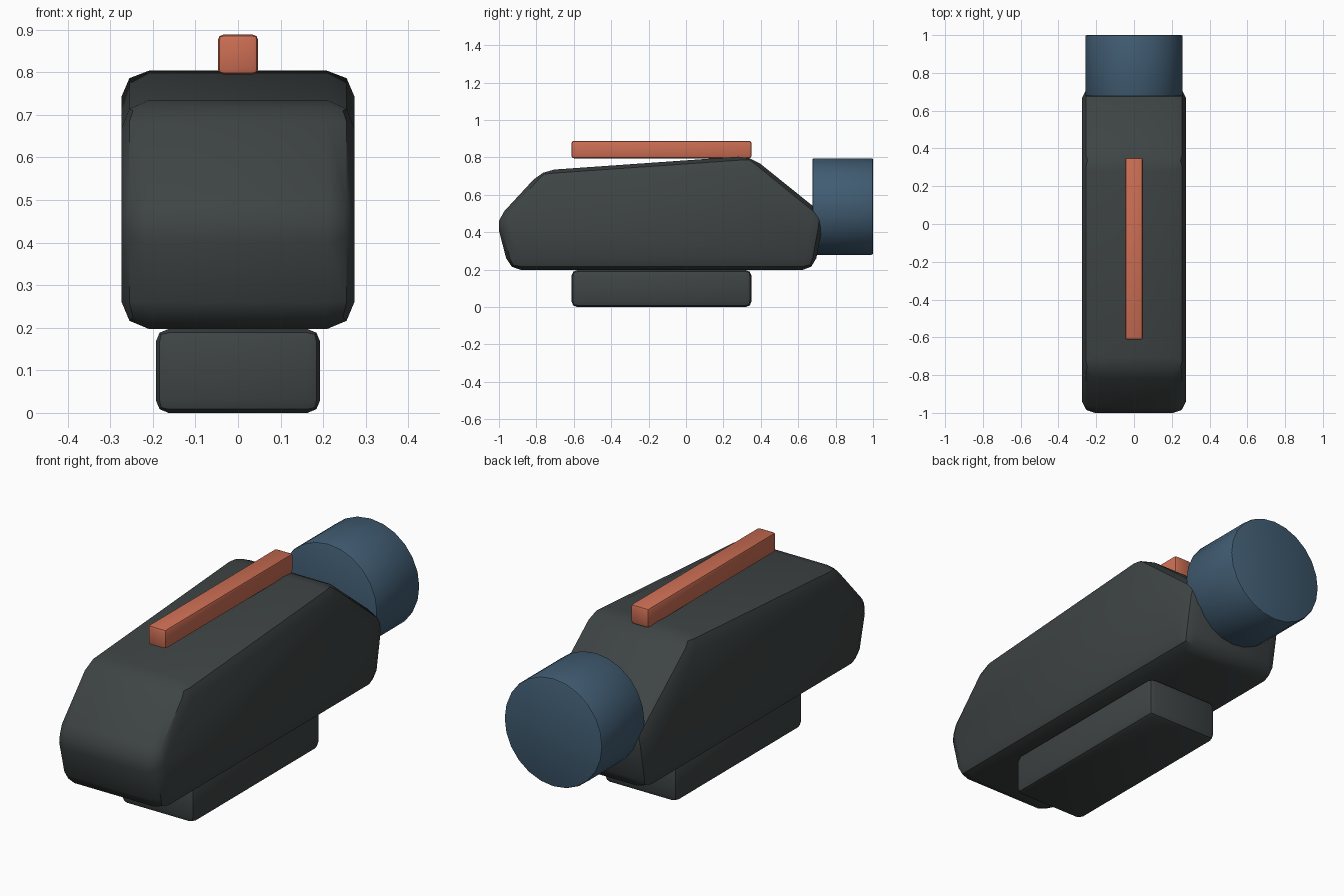
import bpy, bmesh, math
from mathutils import Matrix

if "Cube" in bpy.data.objects:
    bpy.data.objects.remove(bpy.data.objects["Cube"])


def material(name, rgb):
    m = bpy.data.materials.new(name)
    m.diffuse_color = (*rgb, 1.0)
    m.use_nodes = True
    m.node_tree.nodes["Principled BSDF"].inputs["Base Color"].default_value = m.diffuse_color
    return m


charcoal = material("charcoal", (0.048, 0.057, 0.057))
blue = material("slate blue", (0.052, 0.107, 0.168))
orange = material("orange", (0.60, 0.155, 0.087))


def finish(name, bm, mat, bevel, segments=2):
    """Turn a bmesh into a bevelled, smooth-shaded object."""
    bmesh.ops.recalc_face_normals(bm, faces=bm.faces)
    mesh = bpy.data.meshes.new(name)
    bm.to_mesh(mesh)
    bm.free()
    mesh.materials.append(mat)
    ob = bpy.data.objects.new(name, mesh)
    bpy.context.collection.objects.link(ob)
    bpy.ops.object.select_all(action='DESELECT')
    bpy.context.view_layer.objects.active = ob
    ob.select_set(True)
    mod = ob.modifiers.new("Bevel", 'BEVEL')
    mod.width = bevel
    mod.segments = segments
    mod.limit_method = 'ANGLE'
    mod.angle_limit = math.radians(30)
    bpy.ops.object.modifier_apply(modifier=mod.name)
    bpy.ops.object.shade_smooth_by_angle(angle=math.radians(40))
    return ob


def box(name, lo, hi, mat, bevel):
    bm = bmesh.new()
    bmesh.ops.create_cube(bm, size=1)
    for v in bm.verts:
        v.co = [(a + b) / 2 + c * (b - a) for a, b, c in zip(lo, hi, v.co)]
    return finish(name, bm, mat, bevel)


# Main body: side profile (y, z) extruded across x
profile = [(-0.945, 0.197), (-1.015, 0.465), (-0.77, 0.73),
           (0.345, 0.808), (0.74, 0.49), (0.685, 0.197)]
bm = bmesh.new()
face = bm.faces.new([bm.verts.new((-0.274, y, z)) for y, z in profile])
ext = bmesh.ops.extrude_face_region(bm, geom=[face])
for v in ext["geom"]:
    if isinstance(v, bmesh.types.BMVert):
        v.co.x = 0.274
finish("body", bm, charcoal, 0.065)

# Mounting foot and top rail
box("foot", (-0.193, -0.612, 0.0), (0.193, 0.35, 0.197), charcoal, 0.03)
box("top_rail", (-0.047, -0.612, 0.795), (0.047, 0.35, 0.888), orange, 0.012)

# Rear cylinder lying along y
bm = bmesh.new()
bmesh.ops.create_cone(bm, cap_ends=True, segments=24, radius1=0.258,
                      radius2=0.258, depth=0.324,
                      matrix=Matrix.Translation((0, 0.838, 0.537))
                      @ Matrix.Rotation(math.radians(90), 4, 'X'))
finish("rear_cylinder", bm, blue, 0.008)
